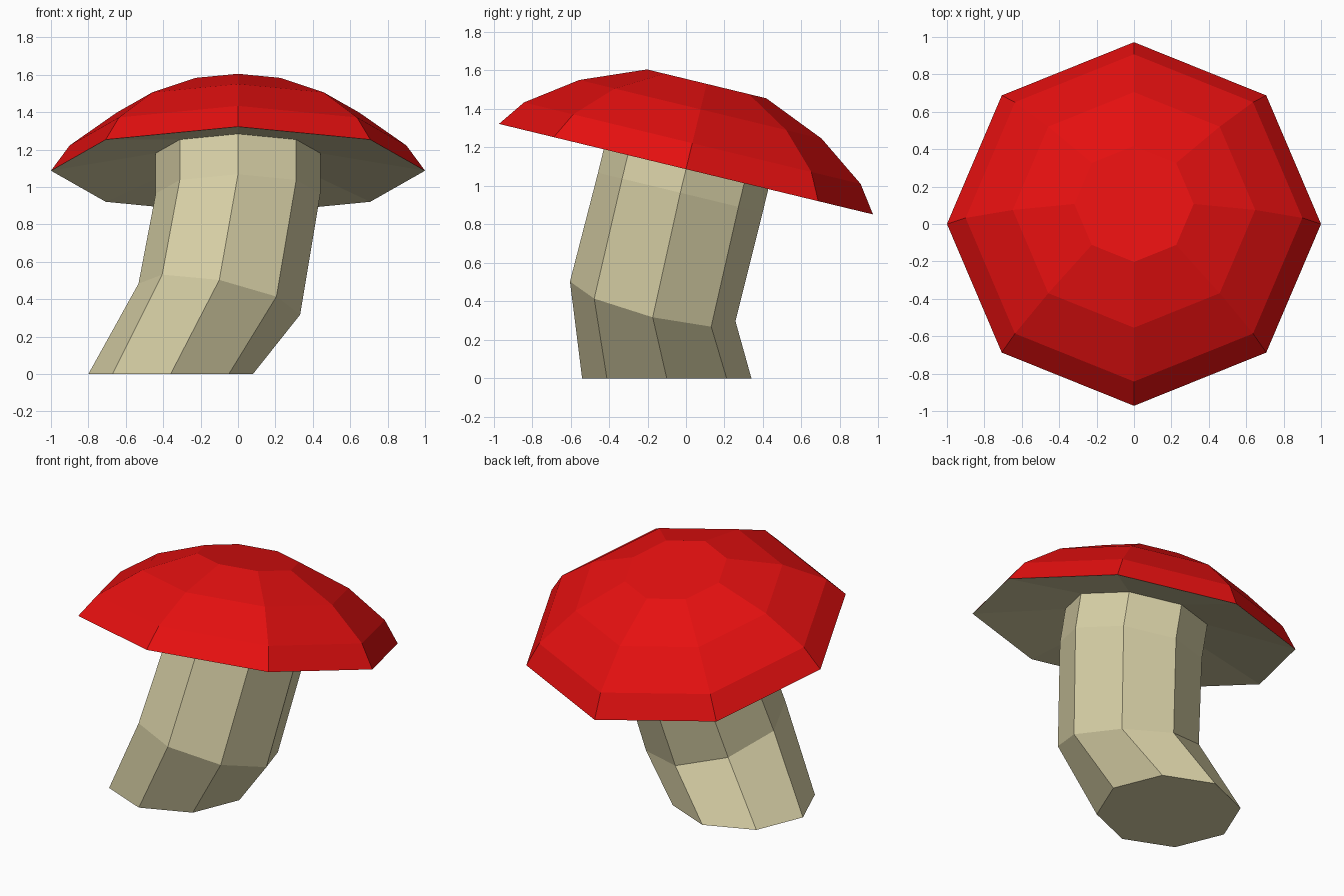
import bpy, bmesh, math
from mathutils import Vector

SIDES = 8
TILT = math.radians(13.6)
AXIS = Vector((0, math.sin(TILT), math.cos(TILT)))    # direction the cap faces
ACROSS = Vector((1, 0, 0))
ALONG = Vector((0, math.cos(TILT), -math.sin(TILT)))  # slopes down to the back
RIM_CENTRE = Vector((0, 0, 1.087))
STEM_R = 0.44
HOLLOW = 0.096   # rise of the underside from the rim to the stem

cube = bpy.data.objects.get("Cube")
if cube:
    bpy.data.objects.remove(cube, do_unlink=True)


def material(name, colour):
    mat = bpy.data.materials.new(name)
    mat.use_nodes = True
    mat.diffuse_color = colour
    mat.node_tree.nodes["Principled BSDF"].inputs["Base Color"].default_value = colour
    return mat


def loft(name, rings, mats, close_start=False, close_end=False, first_band=0):
    """Join octagon rings (centre, u, v) into a faceted skin."""
    bm = bmesh.new()
    loops = []
    for centre, u, v in rings:
        angles = [math.tau * i / SIDES for i in range(SIDES)]
        loops.append([bm.verts.new(centre + u * math.cos(a) + v * math.sin(a))
                      for a in angles])
    for k, (a, b) in enumerate(zip(loops, loops[1:])):
        for i in range(SIDES):
            j = (i + 1) % SIDES
            face = bm.faces.new((a[i], a[j], b[j], b[i]))
            face.material_index = first_band if k == 0 else 0
    if close_start:
        bm.faces.new(loops[0][::-1])
    if close_end:
        bm.faces.new(loops[-1])
    mesh = bpy.data.meshes.new(name)
    bm.to_mesh(mesh)
    bm.free()
    for m in mats:
        mesh.materials.append(m)
    obj = bpy.data.objects.new(name, mesh)
    bpy.context.collection.objects.link(obj)
    return obj


def tilted(radius, height):
    return RIM_CENTRE + AXIS * height, ACROSS * radius, ALONG * radius


red = material("cap red", (0.78, 0.005, 0.005, 1))
cream = material("stem cream", (0.70, 0.645, 0.39, 1))

# Cap: hollow cream underside, then the red dome with a flat top
cap_profile = [(STEM_R, HOLLOW), (1.0, 0), (0.9, 0.139), (0.648, 0.32), (0.319, 0.456)]
loft("cap", [tilted(r, h) for r, h in cap_profile], [red, cream],
     close_end=True, first_band=1)

# Stem: level foot, slanted bend, then straight up to the underside
foot = (Vector((-0.36, -0.10, 0)), Vector((STEM_R, 0, 0)), Vector((0, STEM_R, 0)))
bend = (Vector((-0.10, -0.173, 0.4)), Vector((0.432, 0, -0.083)), Vector((0, 0.43, -0.103)))
loft("stem", [foot, bend, tilted(STEM_R, -0.126), tilted(STEM_R, HOLLOW)], [cream],
     close_start=True)
